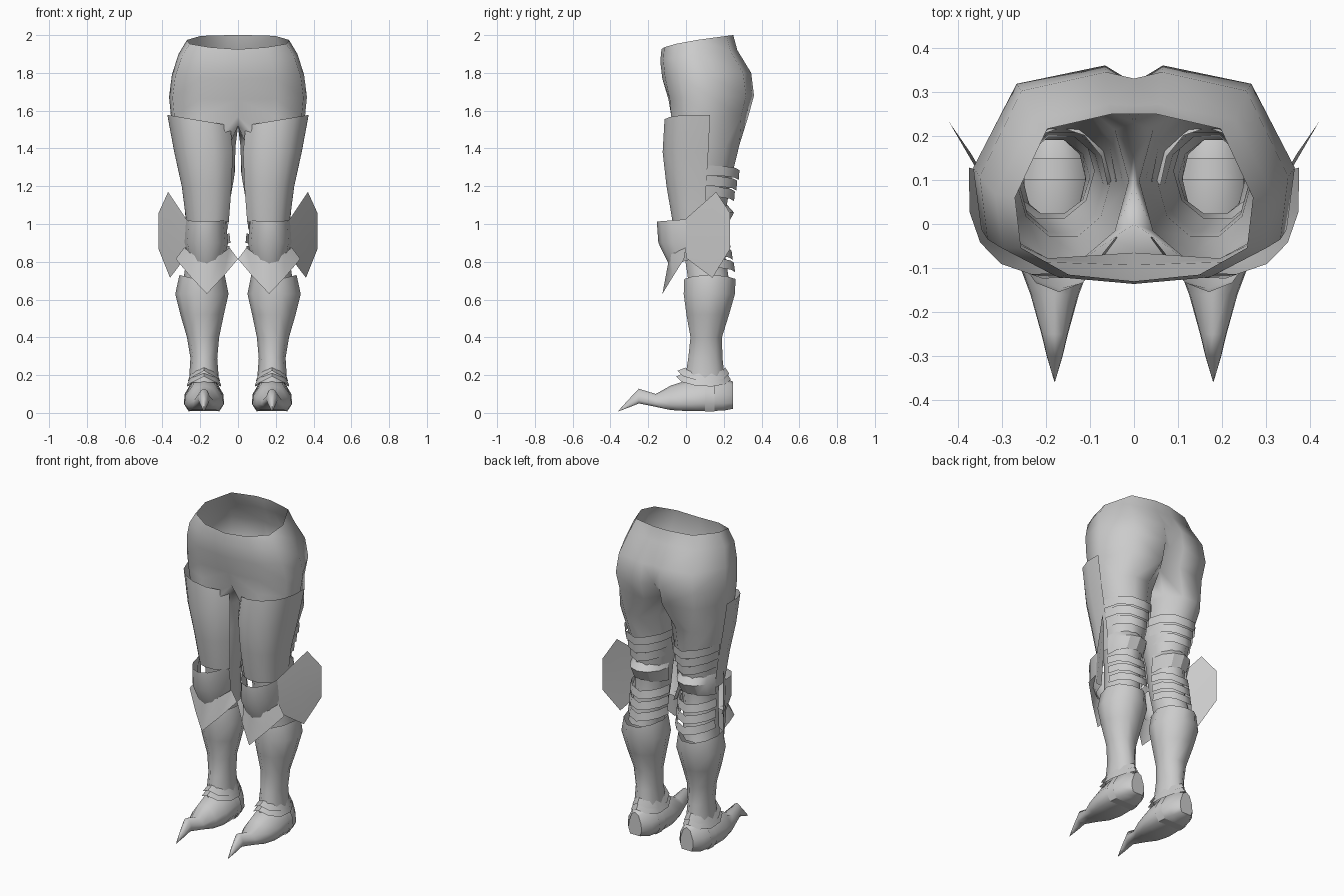
import bpy
from math import sin, cos, radians, copysign

cube = bpy.data.objects.get("Cube")
if cube:
    bpy.data.objects.remove(cube)

GREY = (0.6, 0.6, 0.6, 1)
steel = bpy.data.materials.new("plain grey")
steel.use_nodes = True
steel.diffuse_color = GREY
steel.node_tree.nodes["Principled BSDF"].inputs["Base Color"].default_value = GREY


def add(name, verts, faces, angle=50):
    """Mirrored, smooth shaded mesh object."""
    mesh = bpy.data.meshes.new(name)
    mesh.from_pydata(verts, [], faces)
    mesh.materials.append(steel)
    ob = bpy.data.objects.new(name, mesh)
    bpy.context.collection.objects.link(ob)
    mod = ob.modifiers.new("mirror", 'MIRROR')
    mod.use_clip = True
    mod.merge_threshold = 0.0005
    bpy.ops.object.select_all(action='DESELECT')
    ob.select_set(True)
    bpy.context.view_layer.objects.active = ob
    bpy.ops.object.shade_smooth_by_angle(angle=radians(angle))


def strips(rows, closed=False):
    """Quads joining rows of equal length."""
    n = len(rows[0])
    verts = [p for r in rows for p in r]
    faces = []
    for k in range(len(rows) - 1):
        for i in range(n if closed else n - 1):
            j = (i + 1) % n
            faces.append((k * n + i, (k + 1) * n + i, (k + 1) * n + j, k * n + j))
    return verts, faces


def arc(z, x0, x1, y0, y1, a0=-108, step=36, n=10, tilt=0.0, vee=0.0, lean=0.0, sq=1.0):
    """Oval row; tilt lifts the back, vee both sides, lean the outer side, sq squares it."""
    pts = []
    for i in range(n):
        a = radians(a0 + step * i)
        c = copysign(abs(cos(a)) ** sq, cos(a))
        s = copysign(abs(sin(a)) ** sq, sin(a))
        pts.append(((x0 + x1) / 2 + (x1 - x0) / 2 * c,
                    (y0 + y1) / 2 + (y1 - y0) / 2 * s * 1.03,
                    z + tilt * s + vee * abs(c) + lean * c))
    return pts


HIP_SHAPE = [(0, 0), (0.55, 0.04), (0.95, 0.2), (1, 0.5), (0.73, 0.91), (0.18, 1), (0, 1)]


def hip_row(zf, zb, w, yf, yb, cleft):
    """Half ring round the hips from front centre to back centre."""
    pts = [(w * u, yf + (yb - yf) * t, zf + (zb - zf) * t ** 0.6) for u, t in HIP_SHAPE]
    pts[0] = (0, yf + cleft * 0.3, zf)
    pts[6] = (0, yb - cleft, zb)
    return pts


# Hips, then the crotch strip, then the legs as one skin
hips = [hip_row(1.925, 2.0, 0.27, -0.13, 0.25, 0),
        hip_row(1.86, 1.92, 0.315, -0.137, 0.272, 0.003),
        hip_row(1.77, 1.80, 0.35, -0.13, 0.345, 0.015),
        hip_row(1.66, 1.68, 0.365, -0.105, 0.36, 0.04),
        hip_row(1.57, 1.57, 0.355, -0.095, 0.33, 0.1)]
crotch = [(0.0, 0.16, 1.53), (0.0, 0.08, 1.515), (0.0, 0.0, 1.52)]
legs = [arc(1.42, 0.012, 0.342, -0.09, 0.287),
        arc(1.25, 0.02, 0.30, -0.08, 0.245),
        arc(1.05, 0.055, 0.265, -0.03, 0.21),
        arc(0.90, 0.07, 0.26, -0.02, 0.20),
        arc(0.70, 0.09, 0.29, 0.01, 0.23)]
verts, faces = strips(hips)
top = list(range(len(verts) - 7, len(verts))) + [len(verts) + k for k in range(3)]
verts += crotch
base = len(verts)
lv, lf = strips(legs, True)
faces += [(top[i], base + i, base + (i + 1) % 10, top[(i + 1) % 10]) for i in range(10)]
faces += [tuple(base + v for v in f) for f in lf]
add("hips_and_legs", verts + lv, faces, 80)

# Front thigh plates
plate = dict(a0=-150, step=23, n=8, sq=0.85)
thigh = [arc(1.548, 0.02, 0.377, -0.11, 0.27, lean=0.03, **plate),
         arc(1.38, 0.008, 0.34, -0.12, 0.26, **plate),
         arc(1.20, 0.018, 0.30, -0.1, 0.23, **plate),
         arc(1.01, 0.035, 0.275, -0.068, 0.21, **plate)]
add("thigh_plate", *strips(thigh), 80)

# Overlapping rear bands above and below the knee
back = dict(a0=0, step=30, n=7)
for k in range(3):
    z = 1.285 - 0.056 * k
    g = 0.012 * k
    add("thigh_band", *strips([
        arc(z, 0.015 + g, 0.312 - g, -0.06, 0.278 - g, vee=0.025, **back),
        arc(z - 0.052, 0.018 + g, 0.308 - g, -0.06, 0.274 - g, vee=0.025, **back)]))
    z = 0.925 - 0.065 * k
    add("calf_band", *strips([
        arc(z, 0.045, 0.282, -0.02, 0.225 + g, vee=0.025, **back),
        arc(z - 0.05, 0.04, 0.288, -0.02, 0.232 + g, vee=0.025, **back)]))

# Flared guard behind the knee
add("rear_knee_guard", *strips([
    arc(1.11, 0.06, 0.27, -0.04, 0.215, tilt=-0.01, **back),
    arc(1.06, 0.045, 0.28, -0.04, 0.25, **back),
    arc(0.97, 0.055, 0.275, -0.03, 0.212, tilt=0.02, **back)]), 30)

# Knee cap with pointed lower plate
front = dict(a0=-180, step=30, n=7)
add("knee_cap", *strips([
    arc(1.025, 0.065, 0.275, -0.15, 0.15, tilt=0.012, **front),
    arc(0.90, 0.052, 0.283, -0.142, 0.15, **front),
    arc(0.81, 0.075, 0.26, -0.085, 0.12, tilt=0.03, **front)]), 80)


def mirrored_row(half):
    """Row across the knee from half of its points, outer to centre."""
    c = 0.165
    return ([(c - x, y, z) for x, y, z in half]
            + [(c + x, y, z) for x, y, z in half[-2::-1]])


add("knee_point", *strips([
    mirrored_row([(0.12, 0.0, 0.875), (0.075, -0.078, 0.84), (0, -0.095, 0.79)]),
    mirrored_row([(0.165, -0.01, 0.815), (0.085, -0.07, 0.72), (0, -0.125, 0.63)])]))

# Side wings, slightly domed
rim = [(0.27, -0.01, 1.02), (0.28, 0.0, 0.82), (0.36, 0.14, 0.715),
       (0.42, 0.232, 0.865), (0.42, 0.232, 1.06), (0.37, 0.16, 1.17)]
add("side_wing", rim + [(0.352, 0.115, 0.94)],
    [(i, (i + 1) % 6, 6) for i in range(6)])

# Greaves
add("greave", *strips([
    arc(0.70, 0.07, 0.31, -0.012, 0.265, vee=0.03),
    arc(0.63, 0.05, 0.332, -0.015, 0.262),
    arc(0.52, 0.075, 0.305, 0.0, 0.23),
    arc(0.40, 0.10, 0.27, 0.022, 0.192),
    arc(0.29, 0.11, 0.252, 0.01, 0.195),
    arc(0.16, 0.10, 0.26, -0.01, 0.21)], True), 80)

# Ankle collars, arched up at front and back
for z, g in ((0.24, 0.0), (0.21, 0.008)):
    add("ankle_collar", *strips([
        arc(z, 0.108 - g, 0.252 + g, 0.0 - g, 0.205 + g, vee=-0.03, a0=-90),
        arc(z - 0.025, 0.092 - g, 0.268 + g, -0.04 - g, 0.225 + g, tilt=-0.008,
            vee=-0.045, a0=-90)], True))

# Boot section: rounded sole edge and domed top
BOOT_SHAPE = [(0, 1), (-0.55, 0.88), (-0.95, 0.5), (-1, 0.22), (-0.75, 0),
              (0.75, 0), (1, 0.22), (0.95, 0.5), (0.55, 0.88)]


def foot_row(y, w, zb, zt):
    return [(0.18 + w * u, y, zb + (zt - zb) * v) for u, v in BOOT_SHAPE]


# Boot with upturned, hooked toe, built from toe to heel
sections = [(-0.357, 0.001, 0.008, 0.012), (-0.30, 0.018, 0.03, 0.075),
            (-0.25, 0.03, 0.05, 0.128), (-0.16, 0.055, 0.032, 0.1),
            (-0.08, 0.085, 0.015, 0.145), (0.0, 0.104, 0.01, 0.17),
            (0.10, 0.103, 0.01, 0.19), (0.20, 0.085, 0.012, 0.185),
            (0.25, 0.045, 0.022, 0.165)]
verts, faces = strips([foot_row(*s) for s in sections], True)
faces = [f[::-1] for f in faces]
last = len(verts) - len(BOOT_SHAPE)
faces.append(tuple(range(last, len(verts)))[::-1])
add("boot", verts, faces, 70)

# Instep strap
verts, faces = strips([foot_row(y, w, 0.007, 0.196) for y, w in ((0.15, 0.101), (0.1, 0.107))], True)
add("boot_strap", verts, faces)
